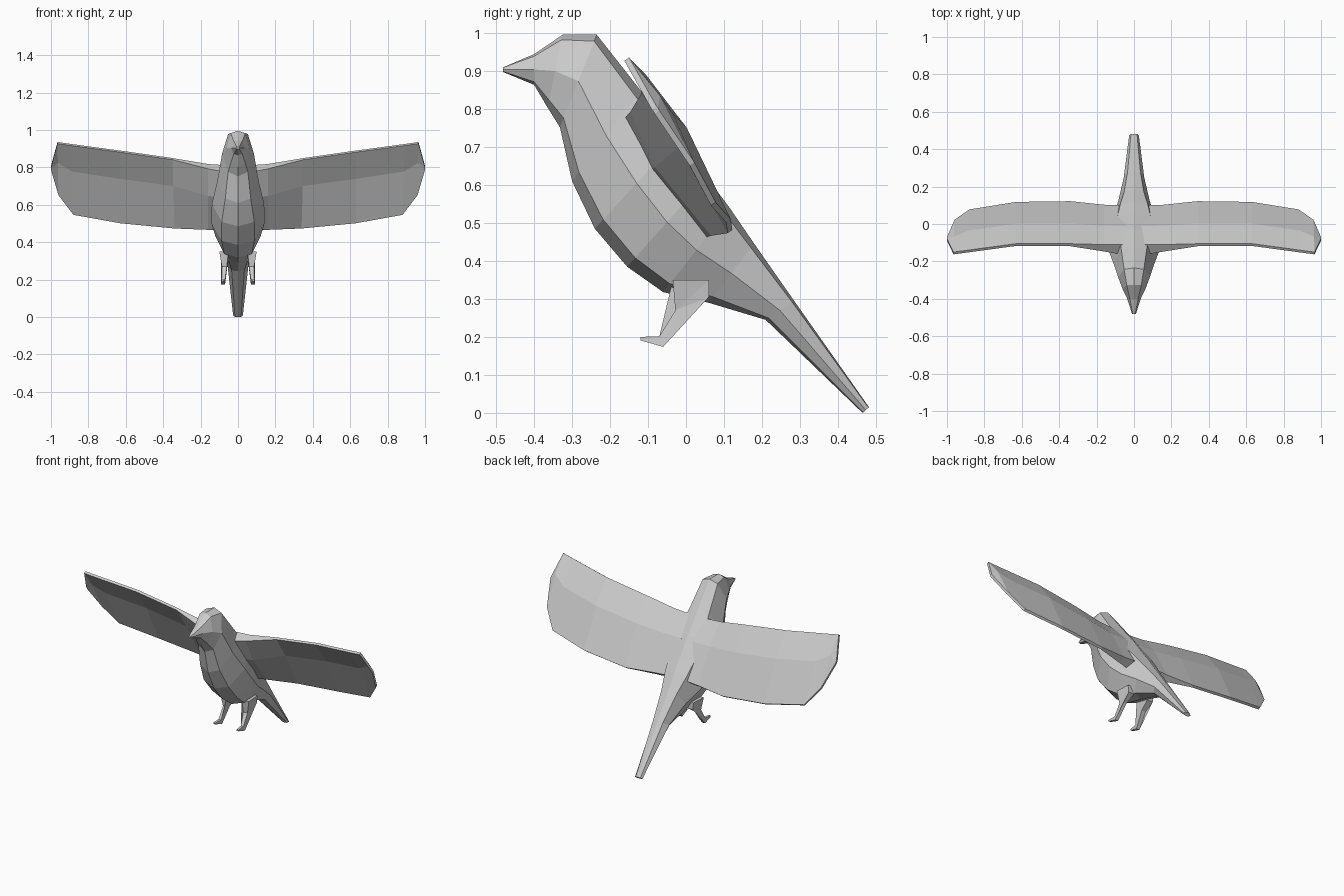
import bpy, bmesh
from mathutils import Vector

if "Cube" in bpy.data.objects:
    bpy.data.objects.remove(bpy.data.objects["Cube"])


def finish(name, bm, mirror=False):
    bmesh.ops.recalc_face_normals(bm, faces=bm.faces)
    mesh = bpy.data.meshes.new(name)
    bm.to_mesh(mesh)
    bm.free()
    ob = bpy.data.objects.new(name, mesh)
    bpy.context.collection.objects.link(ob)
    if mirror:
        ob.modifiers.new("Mirror", 'MIRROR').use_mirror_merge = False
    return ob


def loft(name, rings, mirror=False):
    bm = bmesh.new()
    loops = [[bm.verts.new(p) for p in ring] for ring in rings]
    n = len(loops[0])
    for a, b in zip(loops, loops[1:]):
        for i in range(n):
            j = (i + 1) % n
            bm.faces.new((a[i], a[j], b[j], b[i]))
    bm.faces.new(loops[0])
    bm.faces.new(loops[-1])
    return finish(name, bm, mirror)


# Body, beak and tail: slices from belly point (y, z) to back point (y, z), half width
slices = [
    ((-.482, .898), (-.482, .910), .010),
    ((-.400, .864), (-.400, .945), .036),
    ((-.365, .805), (-.325, .996), .062),
    ((-.332, .752), (-.235, .996), .085),
    ((-.300, .610), (-.120, .850), .110),
    ((-.240, .485), (-.020, .725), .140),
    ((-.155, .385), (.055, .620), .142),
    ((-.060, .318), (.115, .540), .120),
    ((.060, .290), (.180, .445), .085),
    ((.210, .245), (.285, .295), .055),
    ((.465, .000), (.482, .015), .026),
]
# Half cross-section: fraction from belly to back, fraction of half width
half = [(0, 0), (.10, .62), (.50, 1), (.93, .62), (1, 0)]
section = half + [(t, -w) for t, w in half[3:0:-1]]
rings = []
for v, d, w in slices:
    v, d = Vector((0, *v)), Vector((0, *d))
    rings.append([v.lerp(d, t) + Vector((w * s, 0, 0)) for t, s in section])
loft("body", rings)

# Wings: leading point, trailing point, underside depth, edge thickness
under = Vector((0, -.82, -.57))
stations = [
    ((.04, -.110, .810), (.04, .100, .500), .090, .070),
    ((.16, -.110, .818), (.16, .103, .492), .070, .045),
    ((.35, -.105, .850), (.34, .122, .482), .022, .015),
    ((.63, -.105, .890), (.63, .118, .510), .016, .015),
    ((.89, -.140, .925), (.88, .078, .555), .016, .015),
    ((.965, -.150, .936), (.96, .022, .660), .016, .015),
    ((1.0, -.078, .808), (1.0, -.070, .796), .015, .015),
]
rings = []
for lead, trail, depth, edge in stations:
    lead, trail = Vector(lead), Vector(trail)
    chord = (trail - lead).length
    mid = lead.lerp(trail, .4)
    rings.append([lead, mid - under * .05 * chord, trail, trail + under * edge,
                  mid + under * (depth - .04 * chord * (lead.x > .3)), lead + under * edge])
loft("wings", rings, mirror=True)

# Legs and feet: side outline (y, z) with x of the centre and half thickness
outline = [(-.035, .350, .075, .025), (-.028, .270, .072, .014), (-.070, .202, .078, .009),
           (-.120, .200, .082, .007), (-.120, .191, .082, .007), (-.060, .174, .080, .011),
           (.000, .265, .072, .014), (.060, .305, .070, .020), (.060, .350, .070, .025)]
bm = bmesh.new()
inner, outer = [[bm.verts.new((x + s * r, y, z)) for y, z, x, r in outline] for s in (-1, 1)]
bm.faces.new(inner)
bm.faces.new(outer)
for i in range(len(outline)):
    bm.faces.new((inner[i - 1], inner[i], outer[i], outer[i - 1]))
bmesh.ops.triangulate(bm, faces=[f for f in bm.faces if len(f.verts) > 4])
finish("legs", bm, mirror=True)
